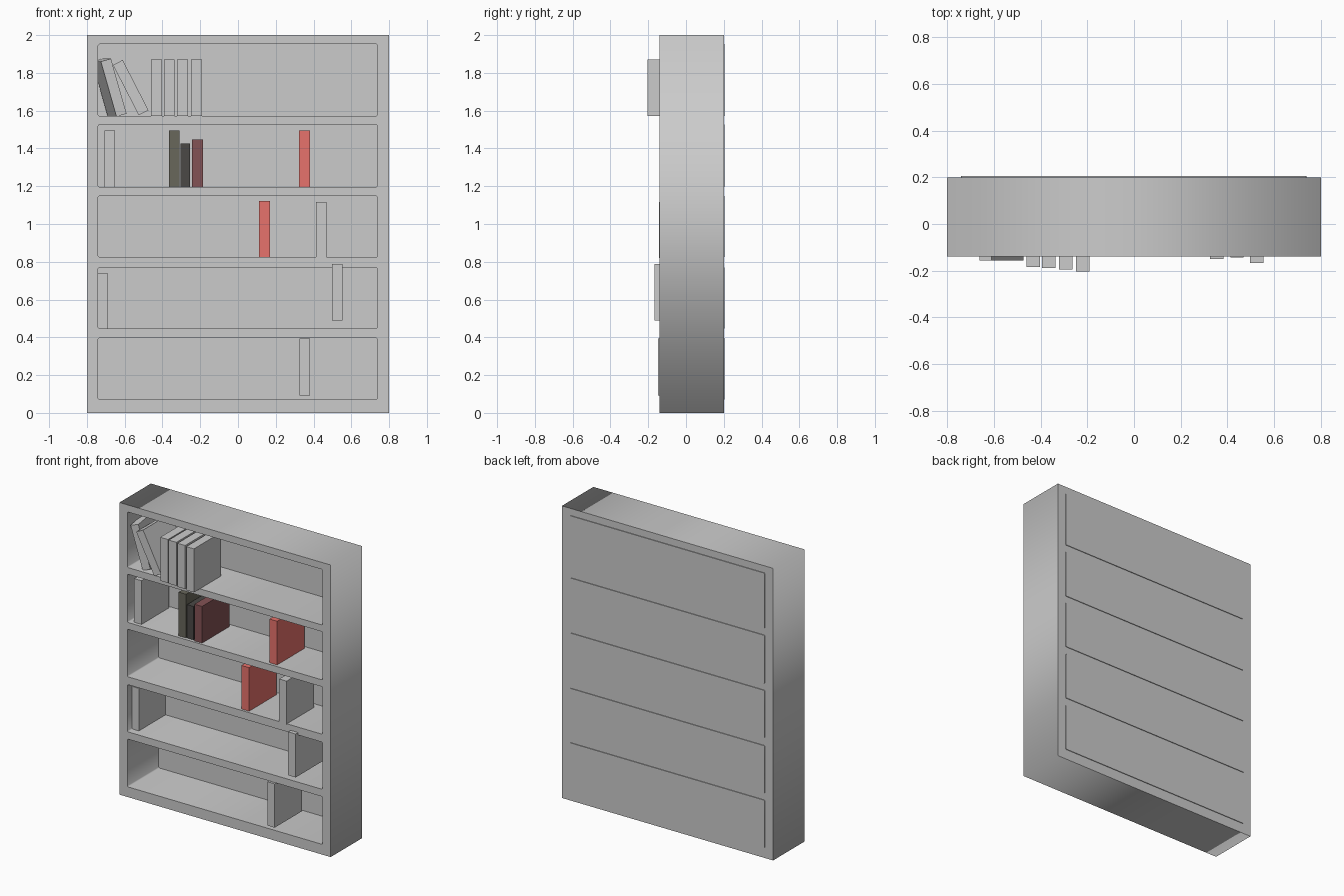
import bpy
from math import radians

if "Cube" in bpy.data.objects:
    bpy.data.objects.remove(bpy.data.objects["Cube"])

W, FRONT, BACK = 0.8, -0.14, 0.2
IN_L, IN_R = -0.74, 0.738
# Bottom and top of each compartment, lowest first
BAYS = [(0.07, 0.397), (0.447, 0.77), (0.824, 1.149), (1.196, 1.526), (1.572, 1.952)]
DEPTH = 0.295


def outline(x0, x1, z0, z1, c):
    """Rectangle with small chamfered corners (square if c is 0)."""
    if not c:
        return [(x0, z0), (x1, z0), (x1, z1), (x0, z1)]
    return [(x0 + c, z0), (x1 - c, z0), (x1, z0 + c), (x1, z1 - c),
            (x1 - c, z1), (x0 + c, z1), (x0, z1 - c), (x0, z0 + c)]


def slab(name, loops, y0, y1):
    """Filled profile (later loops are holes) extruded from y0 to y1."""
    cu = bpy.data.curves.new(name, 'CURVE')
    cu.dimensions = '2D'
    cu.fill_mode = 'BOTH'
    cu.extrude = (y1 - y0) / 2
    for pts in loops:
        s = cu.splines.new('POLY')
        s.points.add(len(pts) - 1)
        for p, (x, z) in zip(s.points, pts):
            p.co = (x, z, 0, 1)
        s.use_cyclic_u = True
    ob = bpy.data.objects.new(name, cu)
    bpy.context.collection.objects.link(ob)
    ob.location.y = (y0 + y1) / 2
    ob.rotation_euler.x = radians(90)
    bpy.ops.object.select_all(action='DESELECT')
    ob.select_set(True)
    bpy.context.view_layer.objects.active = ob
    bpy.ops.object.convert(target='MESH')
    return bpy.context.object


def material(name, rgb):
    m = bpy.data.materials.new(name)
    m.diffuse_color = (*rgb, 1)
    m.use_nodes = True
    m.node_tree.nodes["Principled BSDF"].inputs["Base Color"].default_value = m.diffuse_color
    return m


def book(name, center, size, mat=None, lean=0, yaw=0):
    bpy.ops.mesh.primitive_cube_add(size=1, location=center,
                                    rotation=(0, radians(lean), radians(yaw)))
    ob = bpy.context.object
    ob.name = name
    ob.scale = size
    if mat:
        ob.data.materials.append(mat)


# Bookcase frame with five openings, and the thin back panels
holes = [outline(IN_L, IN_R, a, b, 0.006) for a, b in BAYS]
slab("bookcase_frame", [outline(-W, W, 0, 2, 0)] + holes, FRONT, BACK)
for i, h in enumerate(holes):
    slab(f"back_panel_{i + 1}", [h], BACK - 0.001, BACK + 0.005)

red = material("red_cover", (0.8, 0.17, 0.15))
olive = material("olive_cover", (0.14, 0.135, 0.105))
black = material("black_cover", (0.07, 0.066, 0.062))
maroon = material("maroon_cover", (0.23, 0.085, 0.09))

# Upright books: x0, x1, z0, z1, front y, material
BOOKS = [
    (-0.460, -0.402, 1.572, 1.87, -0.184, None),
    (-0.393, -0.335, 1.572, 1.87, -0.188, None),
    (-0.322, -0.264, 1.572, 1.87, -0.195, None),
    (-0.249, -0.191, 1.572, 1.87, -0.204, None),
    (-0.706, -0.650, 1.196, 1.495, -0.115, None),
    (-0.366, -0.310, 1.196, 1.495, -0.12, olive),
    (-0.304, -0.254, 1.196, 1.425, -0.117, black),
    (-0.243, -0.185, 1.196, 1.447, -0.125, maroon),
    (0.322, 0.380, 1.196, 1.495, -0.12, red),
    (0.112, 0.170, 0.824, 1.122, -0.123, red),
    (0.412, 0.468, 0.820, 1.117, -0.143, None),
    (-0.740, -0.688, 0.447, 0.738, -0.09, None),
    (0.497, 0.554, 0.490, 0.787, -0.167, None),
    (0.326, 0.382, 0.093, 0.393, -0.149, None),
]
for i, (x0, x1, z0, z1, y, mat) in enumerate(BOOKS):
    book(f"book_{i + 1}", ((x0 + x1) / 2, y + DEPTH / 2, (z0 + z1) / 2),
         (x1 - x0, DEPTH, z1 - z0), mat)

# Two leaning books on the top shelf
book("leaning_book_left", (-0.681, 0.03, 1.722), (0.056, DEPTH, 0.303), lean=-16, yaw=9)
book("leaning_book_right", (-0.568, -0.008, 1.722), (0.058, DEPTH, 0.299), lean=-27.2)
